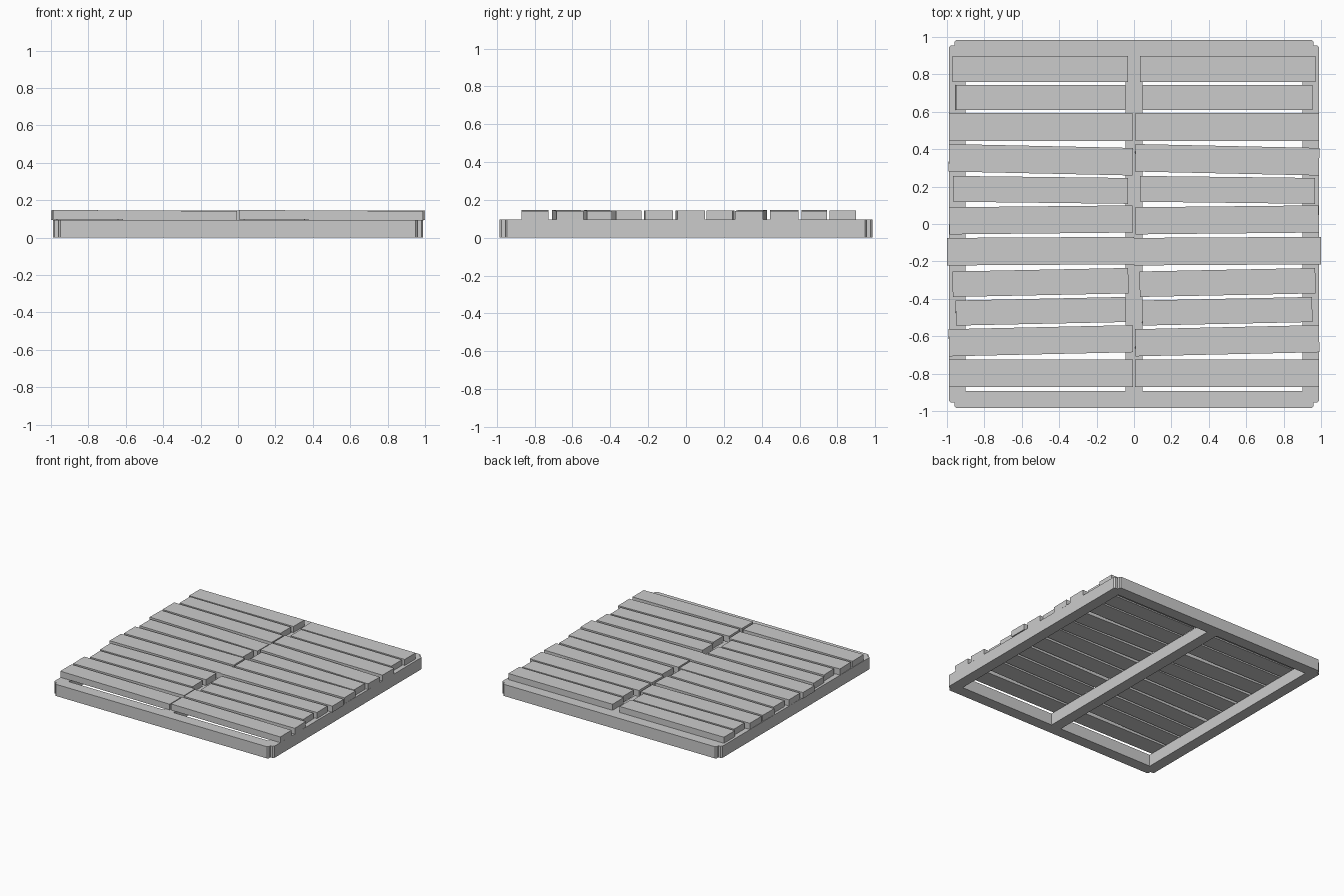
import bpy, bmesh, math
from mathutils import Matrix, Vector

if "Cube" in bpy.data.objects:
    bpy.data.objects.remove(bpy.data.objects["Cube"])

FRAME_H = 0.095


def link_mesh(name, bm):
    me = bpy.data.meshes.new(name)
    bm.to_mesh(me)
    bm.free()
    ob = bpy.data.objects.new(name, me)
    bpy.context.collection.objects.link(ob)
    return ob


# Base frame: notched-corner outline with two rectangular openings, extruded
corner = [(0.99, 0.945), (0.98, 0.955), (0.96, 0.955), (0.96, 0.975), (0.95, 0.985)]
outline = []
for sx, sy in ((1, 1), (-1, 1), (-1, -1), (1, -1)):
    pts = [(sx * x, sy * y) for x, y in corner]
    outline += pts if sx * sy > 0 else pts[::-1]
loops = [outline]
for s in (1, -1):
    loops.append([(s * 0.045, -0.892), (s * 0.045, 0.892),
                  (s * 0.9, 0.892), (s * 0.9, -0.892)])

curve = bpy.data.curves.new("frame_profile", 'CURVE')
curve.dimensions = '2D'
curve.fill_mode = 'BOTH'
curve.extrude = FRAME_H / 2
for loop in loops:
    spline = curve.splines.new('POLY')
    spline.points.add(len(loop) - 1)
    for p, (x, y) in zip(spline.points, loop):
        p.co = (x, y, 0, 1)
    spline.use_cyclic_u = True
helper = bpy.data.objects.new("frame_profile", curve)
bpy.context.collection.objects.link(helper)
dg = bpy.context.evaluated_depsgraph_get()
bm = bmesh.new()
tmp = bpy.data.meshes.new_from_object(helper.evaluated_get(dg))
bm.from_mesh(tmp)
bpy.data.meshes.remove(tmp)
bpy.data.objects.remove(helper)
bmesh.ops.remove_doubles(bm, verts=bm.verts, dist=1e-4)
bmesh.ops.translate(bm, verts=bm.verts, vec=(0, 0, FRAME_H / 2))
bmesh.ops.recalc_face_normals(bm, faces=bm.faces)
for f in bm.faces:
    f.smooth = False
link_mesh("base_frame", bm)


# Planks: one row on each half, slightly skewed and tilted
def plank(name, x0, x1, yl, yr, width, tilt):
    bm = bmesh.new()
    bmesh.ops.create_cube(bm, size=1)
    bmesh.ops.scale(bm, verts=bm.verts, vec=(x1 - x0, width, 0.05))
    ob = link_mesh(name, bm)
    ob.location = ((x0 + x1) / 2, (yl + yr) / 2, FRAME_H + 0.0245)
    ob.rotation_euler = (0, tilt, math.atan2(yr - yl, x1 - x0))


# outer x, inner x, centre y at left end, centre y at right end, width, tilt
rows = [
    (0.97, 0.032, 0.828, 0.828, 0.140, 0),
    (0.953, 0.045, 0.677, 0.677, 0.135, 0.005),
    (0.99, 0.008, 0.519, 0.519, 0.150, 0.005),
    (0.99, 0.006, 0.354, 0.333, 0.147, 0.006),
    (0.968, 0.032, 0.188, 0.177, 0.138, 0),
    (0.988, 0.007, 0.017, 0.027, 0.145, 0),
    (1.0, 0.0, -0.148, -0.142, 0.147, 0),
    (0.97, 0.03, -0.322, -0.303, 0.136, 0),
    (0.953, 0.043, -0.476, -0.457, 0.134, 0.005),
    (0.99, 0.006, -0.635, -0.613, 0.145, 0.006),
    (0.99, 0.006, -0.798, -0.798, 0.145, 0.006),
]
for i, (xo, xi, yl, yr, w, t) in enumerate(rows, 1):
    plank(f"plank_left_{i}", -xo, -xi, yl, yr, w, t)
    plank(f"plank_right_{i}", xi, xo, yl, yr, w, t)
